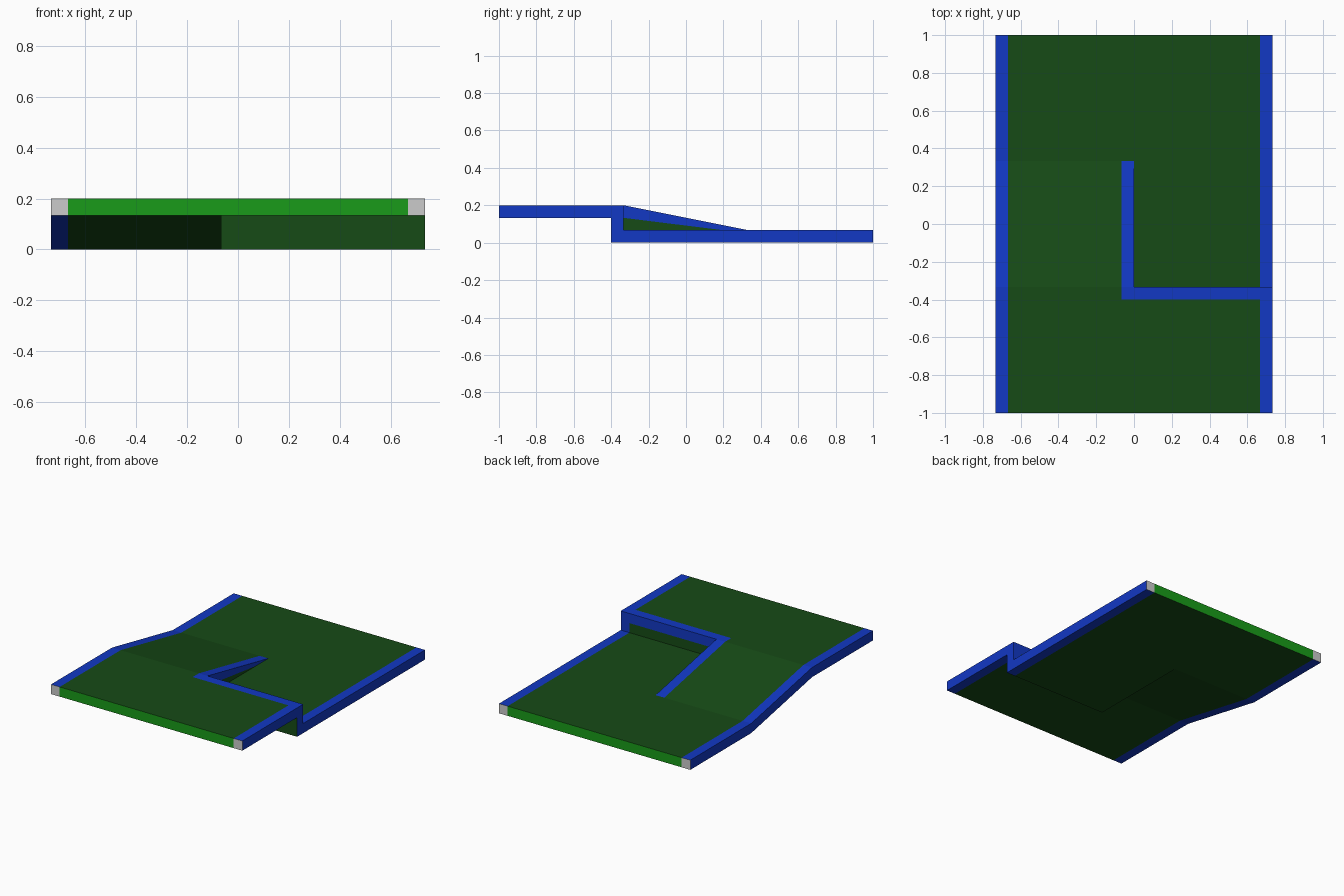
import bpy, bmesh

if "Cube" in bpy.data.objects:
    bpy.data.objects.remove(bpy.data.objects["Cube"])

W, I, T = 0.733, 0.667, 0.067      # outer half width, inner half width, thickness
HI, LO = 0.2, 0.067                # upper and lower top levels
Y0, Y1, Y2 = -0.4, -0.333, 0.333   # drop front, drop back, ramp foot


def material(name, rgb):
    m = bpy.data.materials.new(name)
    m.diffuse_color = (*rgb, 1)
    m.use_nodes = True
    m.node_tree.nodes["Principled BSDF"].inputs["Base Color"].default_value = m.diffuse_color
    return m


GREEN = material("dark_green", (0.008, 0.07, 0.008))
BRIGHT = material("bright_green", (0.01, 0.33, 0.01))
BLUE = material("blue", (0.006, 0.04, 0.55))
GREY = material("grey", (0.8, 0.8, 0.8))


def extrude(name, profile, x0, x1, mat, end_mat, end_y=1.0):
    """Extrude a (y, z) profile along x; faces at y = -end_y or 1 get end_mat."""
    bm = bmesh.new()
    a = [bm.verts.new((x0, y, z)) for y, z in profile]
    b = [bm.verts.new((x1, y, z)) for y, z in profile]
    n = len(profile)
    bm.faces.new(a)
    bm.faces.new(b[::-1])
    for i in range(n):
        j = (i + 1) % n
        bm.faces.new((a[i], b[i], b[j], a[j]))
    bmesh.ops.recalc_face_normals(bm, faces=bm.faces)
    for f in bm.faces:
        y = f.calc_center_median().y
        if abs(y + end_y) < 0.001 or abs(y - 1) < 0.001:
            f.material_index = 1
    me = bpy.data.meshes.new(name)
    bm.to_mesh(me)
    bm.free()
    me.materials.append(mat)
    me.materials.append(end_mat)
    ob = bpy.data.objects.new(name, me)
    bpy.context.collection.objects.link(ob)
    return ob


def box(y0, y1, z0, z1):
    return [(y0, z0), (y1, z0), (y1, z1), (y0, z1)]


# Sloping side: constant-thickness ribbon from upper level to lower level
top = [(-1, HI), (Y1, HI), (Y2, LO), (1, LO)]
ramp = top + [(y, z - T) for y, z in reversed(top)]
extrude("ramp_floor", ramp, -I, -T, GREEN, BRIGHT)
extrude("left_rail", ramp, -W, -I, BLUE, GREY)

# Stepped side: upper and lower floors
extrude("upper_floor", box(-1, Y0, HI - T, HI), -T, I, GREEN, BRIGHT)
extrude("lower_floor", box(Y1, 1, 0, LO), -T, I, GREEN, BRIGHT)
extrude("upper_right_rail", box(-1, Y0, HI - T, HI), I, W, BLUE, GREY)
extrude("lower_right_rail", box(Y1, 1, 0, LO), I, W, BLUE, GREY)

# Drop: green wall, blue lip and corner post (green on its front face)
extrude("drop_wall", box(Y0, Y1, 0, HI - T), -T, I, GREEN, GREEN)
extrude("drop_lip", box(Y0, Y1, HI - T, HI), -T, W, BLUE, BLUE)
extrude("drop_post", box(Y0, Y1, 0, HI - T), I, W, BLUE, GREEN, end_y=-Y0)

# Divider between ramp and lower floor
extrude("divider_rail", [(Y1, HI), (Y2, LO), (Y2, 0.05), (Y1, HI - T)], -T, 0, BLUE, BLUE)
extrude("divider_wall", [(Y1, HI - T), (0.2, LO), (Y1, LO)], -T, 0, GREEN, GREEN)
